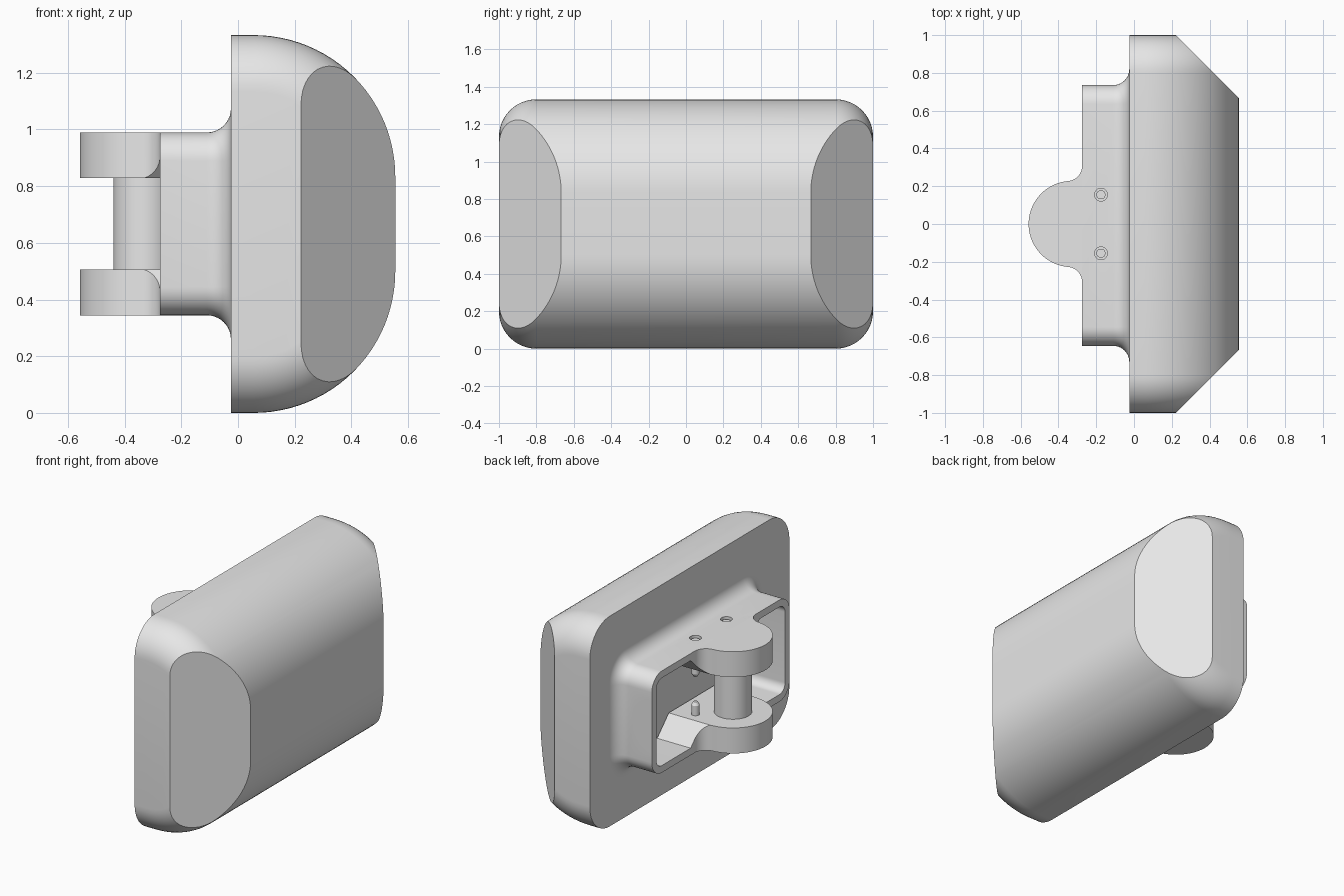
import bpy, bmesh, math
from mathutils import Vector

if "Cube" in bpy.data.objects:
    bpy.data.objects.remove(bpy.data.objects["Cube"])

grey = bpy.data.materials.new("plain grey")
grey.use_nodes = True
grey.diffuse_color = (0.8, 0.8, 0.8, 1)
grey.node_tree.nodes["Principled BSDF"].inputs["Base Color"].default_value = (0.8, 0.8, 0.8, 1)

MID_Z = 0.667          # height of the bracket's mirror plane


def arc(cx, cy, r, a, b, n):
    """Points on an arc from angle a to b, in degrees."""
    return [(cx + r * math.cos(math.radians(a + (b - a) * i / n)),
             cy + r * math.sin(math.radians(a + (b - a) * i / n))) for i in range(n + 1)]


def finish(bm, name):
    bmesh.ops.recalc_face_normals(bm, faces=bm.faces)
    mesh = bpy.data.meshes.new(name)
    bm.to_mesh(mesh)
    bm.free()
    mesh.materials.append(grey)
    ob = bpy.data.objects.new(name, mesh)
    bpy.context.collection.objects.link(ob)
    return ob


def loft(rings):
    """Skin a row of closed rings and cap both ends."""
    bm = bmesh.new()
    rows = [[bm.verts.new(p) for p in ring] for ring in rings]
    for a, b in zip(rows, rows[1:]):
        for i in range(len(a)):
            j = (i + 1) % len(a)
            bm.faces.new((a[i], a[j], b[j], b[i]))
    bm.faces.new(rows[0])
    bm.faces.new(rows[-1])
    return bm


def slice_off(bm, point, normal):
    """Remove everything beyond a plane and close the cut."""
    cut = bmesh.ops.bisect_plane(bm, geom=bm.verts[:] + bm.edges[:] + bm.faces[:],
                                 plane_co=point, plane_no=normal, clear_outer=True)
    edges = [e for e in cut["geom_cut"] if isinstance(e, bmesh.types.BMEdge)]
    bmesh.ops.edgeloop_fill(bm, edges=edges)


def rod(name, x, y, z, r, length, axis="z", tip=None):
    bm = bmesh.new()
    bmesh.ops.create_cone(bm, cap_ends=True, segments=48, radius1=r,
                          radius2=r if tip is None else tip, depth=length)
    for v in bm.verts:
        if axis == "y":
            v.co = Vector((v.co.x, v.co.z, v.co.y))
        v.co += Vector((x, y, z))
    return finish(bm, name)


def smooth(ob):
    bpy.ops.object.select_all(action="DESELECT")
    ob.select_set(True)
    bpy.context.view_layer.objects.active = ob
    for mod in list(ob.modifiers):
        bpy.ops.object.modifier_apply(modifier=mod.name)
    bpy.ops.object.shade_smooth_by_angle(angle=math.radians(30))


def cut(ob, cutter):
    mod = ob.modifiers.new("cut", "BOOLEAN")
    mod.operation = "DIFFERENCE"
    mod.solver = "EXACT"
    mod.object = cutter


# Padded body: D-shaped section with rounded ends, then angled corner cuts
def body_ring(y, inset):
    r = 0.5 - inset
    section = [(-0.025, inset)] + arc(0.055, 0.5, r, -90, 0, 24)
    section += arc(0.055, 0.833, r, 0, 90, 24) + [(-0.025, 1.333 - inset)]
    return [(x, y, z) for x, z in section]


STEPS = 12
half = [(0.8 + 0.2 * math.sin(math.pi / 2 * i / STEPS),
         0.2 * (1 - math.cos(math.pi / 2 * i / STEPS))) for i in range(STEPS + 1)]
bm = loft([body_ring(-y, d) for y, d in reversed(half)] + [body_ring(y, d) for y, d in half])
for side in (1, -1):
    slice_off(bm, (0.222, side, 0), (1, side, 0))
smooth(finish(bm, "body"))


# Bracket shell: open rounded box that flares into the body
def shell_ring(x, grow, radius):
    hy, hz, cy = 0.69 + grow - radius, 0.3225 + grow - radius, 0.045
    corners = [(1, 1, 0), (-1, 1, 90), (-1, -1, 180), (1, -1, 270)]
    pts = []
    for sy, sz, a in corners:
        pts += arc(cy + sy * hy, MID_Z + sz * hz, radius, a, a + 90, 10)
    return [(x, y, z) for y, z in pts]


flare = 0.085
rings = [shell_ring(-0.015, flare, 0.1 + flare)]
for i in range(11):
    a = math.pi / 2 * i / 10
    grow = flare * (1 - math.sin(a))
    rings.append(shell_ring(-0.025 - flare + flare * math.cos(a), grow, 0.1 + grow))
rings += [shell_ring(-0.275, 0, 0.1), shell_ring(-0.275, -0.045, 0.055),
          shell_ring(-0.032, -0.045, 0.055)]
shell = finish(loft(rings), "bracket_shell")

cutters = [rod("cable_cutter", -0.31, 0.735, MID_Z, 0.17, 0.3, "y")]
cut(shell, cutters[0])


# Hinge arms: rounded lobes with ramped inner sides
def hinge_arm(name, flip):
    blend = 0.08
    cx = -0.33
    lobe = 0.228
    dx = -0.275 - blend - cx
    yc = math.sqrt((lobe + blend) ** 2 - dx ** 2)
    ang = math.degrees(math.atan2(yc, dx))
    upper = [(-0.04, 0.36), (-0.275, 0.36)] + arc(cx + dx, yc, blend, 0, ang - 180, 12)
    outline = upper + arc(cx, 0, lobe, ang, 360 - ang, 48)[1:-1]
    outline += [(x, -y) for x, y in reversed(upper)]
    bm = loft([[(x, y, z) for x, y in outline] for z in (0.828, 0.9895)])
    for side in (1, -1):
        slice_off(bm, (0, side * 0.23, 0.828), (0, side, -1))
    if flip:
        for v in bm.verts:
            v.co.z = 2 * MID_Z - v.co.z
    return finish(bm, name)


arms = [hinge_arm("upper_arm", False), hinge_arm("lower_arm", True)]

# Screws in recessed holes, with pointed tips inside the bracket
for y in (0.155, -0.155):
    for arm, s in zip(arms, (1, -1)):
        hole = rod("screw_hole_cutter", -0.175, y, MID_Z + s * 0.33, 0.034, 0.1)
        cutters.append(hole)
        cut(shell, hole)
        cut(arm, hole)
        smooth(rod("screw", -0.175, y, MID_Z + s * 0.205, 0.024, 0.21))
        tip = 0.012
        low, high = (tip, 0.024) if s > 0 else (0.024, tip)
        smooth(rod("screw_tip", -0.175, y, MID_Z + s * 0.09, low, 0.02, tip=high))

for ob in [shell] + arms:
    smooth(ob)
for c in cutters:
    bpy.data.objects.remove(c)

# Hinge pin between the arms
smooth(rod("hinge_pin", -0.33, 0, MID_Z, 0.11, 0.34))
